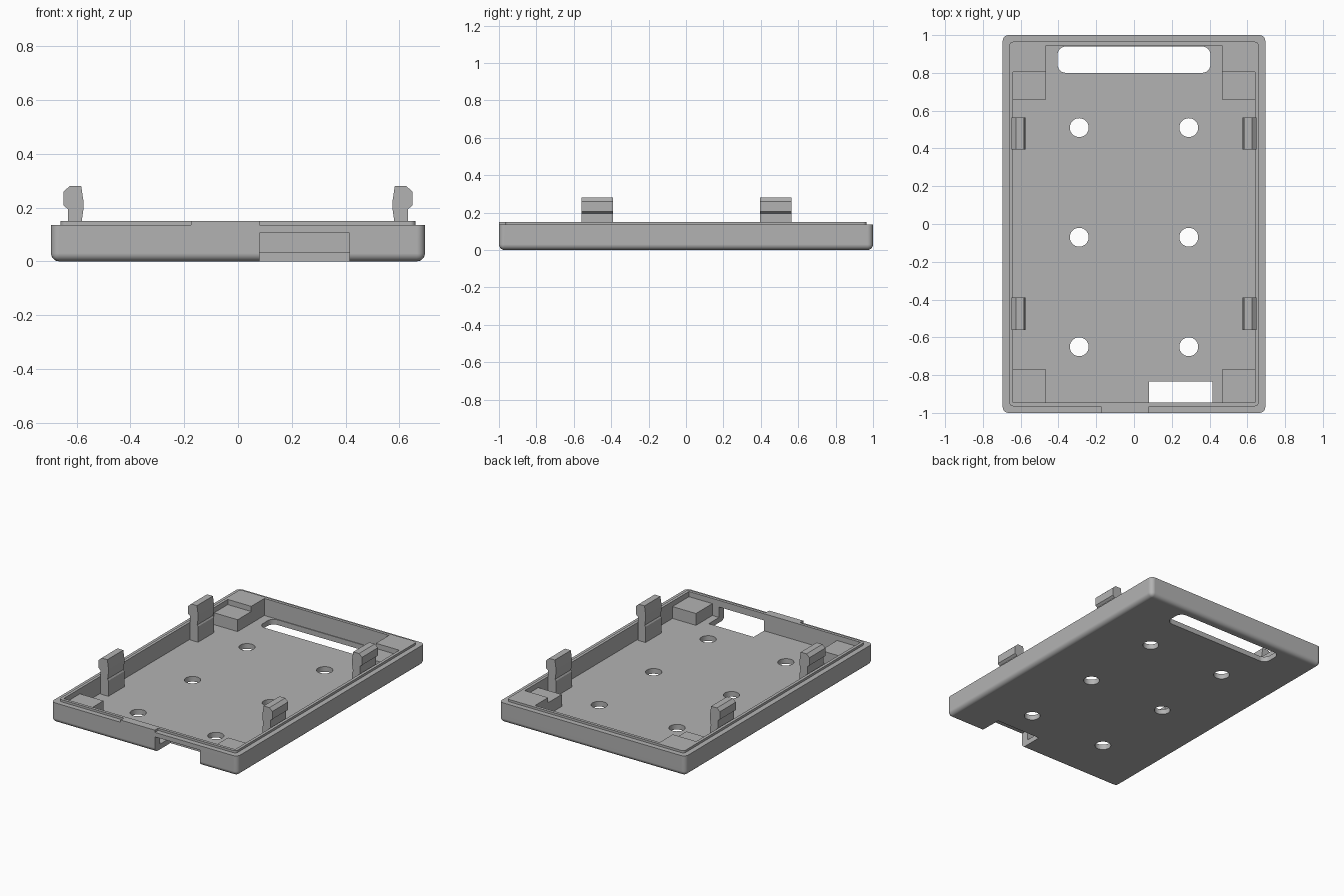
import bpy, bmesh
from math import cos, sin, pi, radians

cube = bpy.data.objects.get("Cube")
if cube:
    bpy.data.objects.remove(cube, do_unlink=True)

grey = bpy.data.materials.new("plain_grey")
grey.use_nodes = True
grey.diffuse_color = (0.45, 0.45, 0.45, 1)
grey.node_tree.nodes["Principled BSDF"].inputs["Base Color"].default_value = grey.diffuse_color

W, L, H = 0.695, 1.0, 0.15       # half width, half length, rim height
FLOOR, LEDGE = 0.035, 0.135
LIP_X, LIP_Y = 0.66, 0.965
IN_X, IN_Y = 0.64, 0.945
POST_X = 0.465


def prism(name, points, low, high, along_y=False):
    """Extrude a flat outline upward, or an x-z outline along y."""
    bm = bmesh.new()
    place = (lambda a, b, d: (a, d, b)) if along_y else (lambda a, b, d: (a, b, d))
    face = bm.faces.new([bm.verts.new(place(a, b, low)) for a, b in points])
    new = bmesh.ops.extrude_face_region(bm, geom=[face])["geom"]
    shift = place(0, 0, high - low)
    bmesh.ops.translate(bm, vec=shift, verts=[v for v in new if isinstance(v, bmesh.types.BMVert)])
    bmesh.ops.recalc_face_normals(bm, faces=bm.faces)
    mesh = bpy.data.meshes.new(name)
    bm.to_mesh(mesh)
    bm.free()
    mesh.materials.append(grey)
    obj = bpy.data.objects.new(name, mesh)
    bpy.context.collection.objects.link(obj)
    return obj


def rect(x0, x1, y0, y1):
    return [(x0, y0), (x1, y0), (x1, y1), (x0, y1)]


def arc(cx, cy, r, start, end, steps):
    angles = [radians(start + (end - start) * i / steps) for i in range(steps + 1)]
    return [(cx + r * cos(a), cy + r * sin(a)) for a in angles]


def round_rect(x0, x1, y0, y1, r, steps=6):
    corners = [(x1 - r, y1 - r), (x0 + r, y1 - r), (x0 + r, y0 + r), (x1 - r, y0 + r)]
    return [p for i, (cx, cy) in enumerate(corners)
            for p in arc(cx, cy, r, 90 * i, 90 * i + 90, steps)]


# Tray shell with rounded sides and bottom edge
tray = prism("tray", rect(-W, W, -L, L), 0, H)
bm = bmesh.new()
bm.from_mesh(tray.data)
edges = [e for e in bm.edges if not all(v.co.z > H / 2 for v in e.verts)]
bmesh.ops.bevel(bm, geom=edges, offset=0.03, segments=5, profile=0.5, affect='EDGES')
bm.to_mesh(tray.data)
bm.free()

cutters = []

# Cavity that leaves two full-height posts in the back corners
cutters.append(prism("cavity_cutter", [
    (-IN_X, -IN_Y), (IN_X, -IN_Y), (IN_X, 0.805), (POST_X, 0.805),
    (POST_X, IN_Y), (-POST_X, IN_Y), (-POST_X, 0.805), (-IN_X, 0.805)], FLOOR, 0.3))

# Stepped ledge around the lip, interrupted by the front tab
out_x, out_y = W + 0.1, L + 0.1
lip = round_rect(-LIP_X, LIP_X, -LIP_Y, LIP_Y, 0.02)
cutters.append(prism("ledge_cutter", [
    (0.08, -out_y), (out_x, -out_y), (out_x, out_y), (-out_x, out_y),
    (-out_x, -out_y), (-0.175, -out_y), (-0.175, -LIP_Y)]
    + lip[20:6:-1] + lip[6::-1] + lip[:20:-1] + [(0.08, -LIP_Y)], LEDGE, 0.3))

# Rear slot, front connector opening and screw holes
cutters.append(prism("slot_cutter", round_rect(-0.405, 0.405, 0.8, 0.94, 0.045), -0.1, 0.1))
cutters.append(prism("opening_cutter", rect(0.08, 0.415, -out_y, -0.835), -0.1, 0.105))
for x in (-0.29, 0.29):
    for y in (0.51, -0.07, -0.65):
        cutters.append(prism("hole_cutter", arc(x, y, 0.05, 0, 348.75, 31), -0.1, 0.1))

for cutter in cutters:
    cutter.hide_render = True
    mod = tray.modifiers.new("cut", 'BOOLEAN')
    mod.operation, mod.solver, mod.object = 'DIFFERENCE', 'EXACT', cutter
bpy.context.view_layer.update()
cut_mesh = bpy.data.meshes.new_from_object(tray.evaluated_get(bpy.context.evaluated_depsgraph_get()))
tray.modifiers.clear()
tray.data = cut_mesh
for cutter in cutters:
    bpy.data.objects.remove(cutter, do_unlink=True)

bpy.ops.object.select_all(action='DESELECT')
tray.select_set(True)
bpy.context.view_layer.objects.active = tray
bpy.ops.object.shade_smooth_by_angle(angle=radians(30))
weighted = tray.modifiers.new("even_shading", 'WEIGHTED_NORMAL')
weighted.keep_sharp = True

# Low support blocks and snap clips on both sides
clip = [(0.575, 0.03), (0.633, 0.03), (0.633, 0.195), (0.648, 0.207), (0.648, 0.26),
        (0.626, 0.28), (0.583, 0.28), (0.574, 0.22), (0.574, 0.2), (0.581, 0.15), (0.575, 0.14)]
for side, s in (("left", 1), ("right", -1)):
    x0, x1 = sorted((s * POST_X, s * (IN_X + 0.01)))
    prism(f"{side}_front_block", rect(x0, x1, -IN_Y - 0.01, -0.77), 0.025, 0.115)
    prism(f"{side}_back_block", rect(x0, x1, 0.66, 0.815), 0.025, 0.115)
    outline = [(s * x, z) for x, z in clip]
    for end, y in (("front", -0.475), ("back", 0.48)):
        prism(f"{side}_{end}_clip", outline, y - 0.085, y + 0.085, along_y=True)
